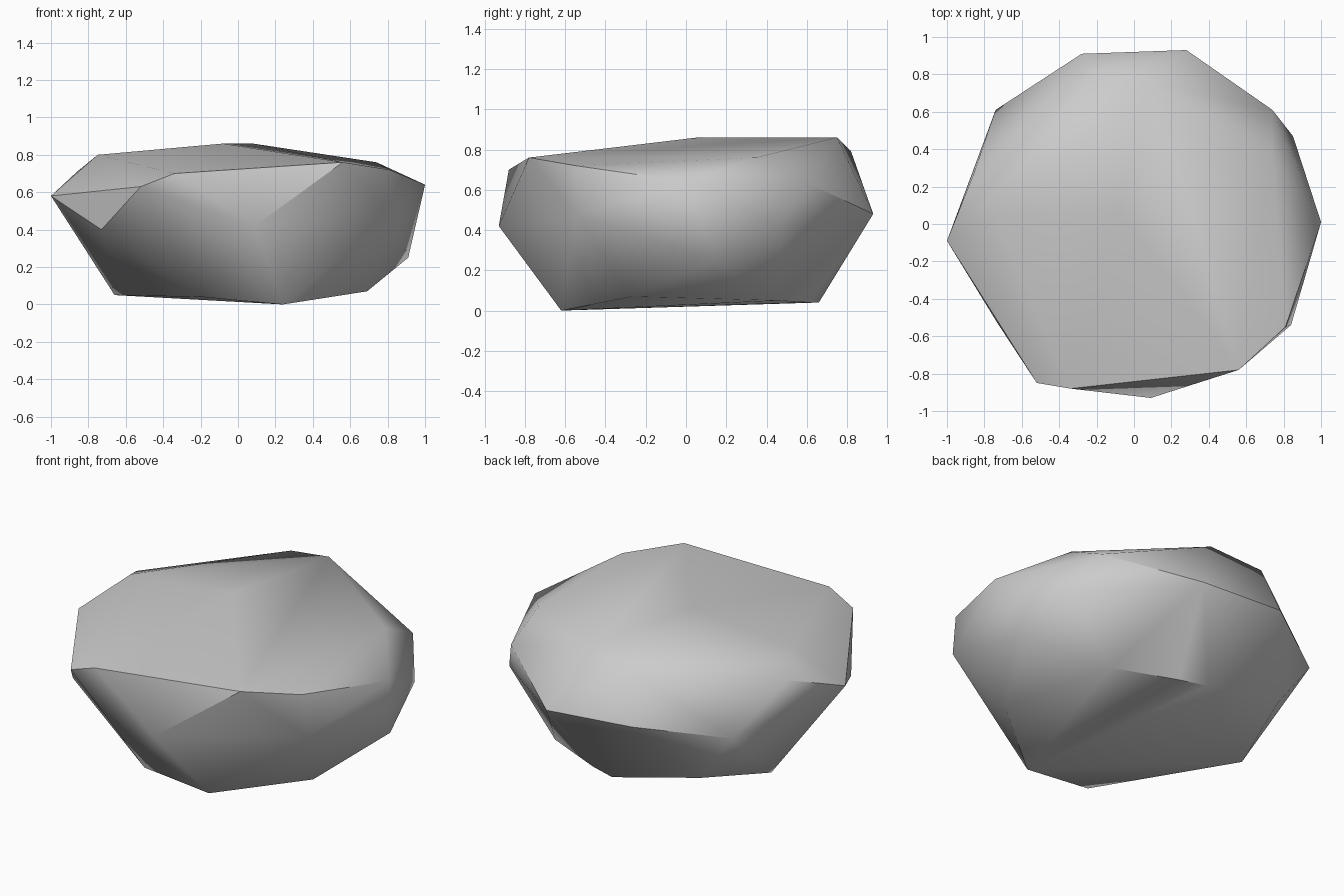
import bpy
import bmesh
import math

# Remove the default cube only
default_cube = bpy.data.objects.get("Cube")
if default_cube:
    bpy.data.objects.remove(default_cube, do_unlink=True)


def make_material(name, colour):
    """Flat material shown alike in the viewport and in a render."""
    material = bpy.data.materials.new(name)
    material.use_nodes = True
    material.diffuse_color = colour
    shader = next(n for n in material.node_tree.nodes if n.type == "BSDF_PRINCIPLED")
    shader.inputs["Base Color"].default_value = colour
    shader.inputs["Roughness"].default_value = 0.9
    return material


def make_boulder(name, corner_groups, material, sharp_angle):
    """Wrap a faceted stone skin around groups of corner points."""
    bm = bmesh.new()
    for group in corner_groups:
        for corner in group:
            bm.verts.new(corner)
    bmesh.ops.convex_hull(bm, input=list(bm.verts))

    # Drop any corner that ended up inside the skin
    loose = [vert for vert in bm.verts if not vert.link_faces]
    bmesh.ops.delete(bm, geom=loose, context="VERTS")
    bmesh.ops.recalc_face_normals(bm, faces=list(bm.faces))

    mesh = bpy.data.meshes.new(name)
    bm.to_mesh(mesh)
    bm.free()
    mesh.materials.append(material)
    boulder = bpy.data.objects.new(name, mesh)
    bpy.context.collection.objects.link(boulder)

    # Soft shading across gentle corners, crisp chipped ridges elsewhere
    bpy.ops.object.select_all(action="DESELECT")
    boulder.select_set(True)
    bpy.context.view_layer.objects.active = boulder
    bpy.ops.object.shade_smooth_by_angle(angle=math.radians(sharp_angle))
    return boulder


# Underside the stone rests on
underside = [
    (.24, -.62, 0), (.69, -.27, .07), (.55, .46, .05), (.19, .61, .04),
    (.03, .66, .04), (-.52, .6, .16), (-.66, .13, .05), (-.19, -.62, .04),
]

# Widest band around the flanks
flanks = [
    (-1, -.09, .58), (-.73, -.53, .4), (.09, -.93, .42), (.84, -.54, .47),
    (1, .01, .64), (.91, .15, .25), (.85, .47, .42), (.74, .61, .63),
    (.28, .93, .48), (-.28, .91, .52), (-.74, .61, .46),
]

# Chipped rim around the top
rim = [
    (-.52, -.85, .63), (-.34, -.88, .7), (.56, -.78, .76), (.81, -.55, .72),
    (.74, .35, .76), (-.22, .82, .79), (-.86, .26, .71),
]

# Gently domed top
crown = [(.08, .75, .86), (-.08, .06, .86), (-.75, .05, .8)]

stone_grey = make_material("stone grey", (.6, .6, .6, 1))
make_boulder("boulder", [underside, flanks, rim, crown], stone_grey, 39)
